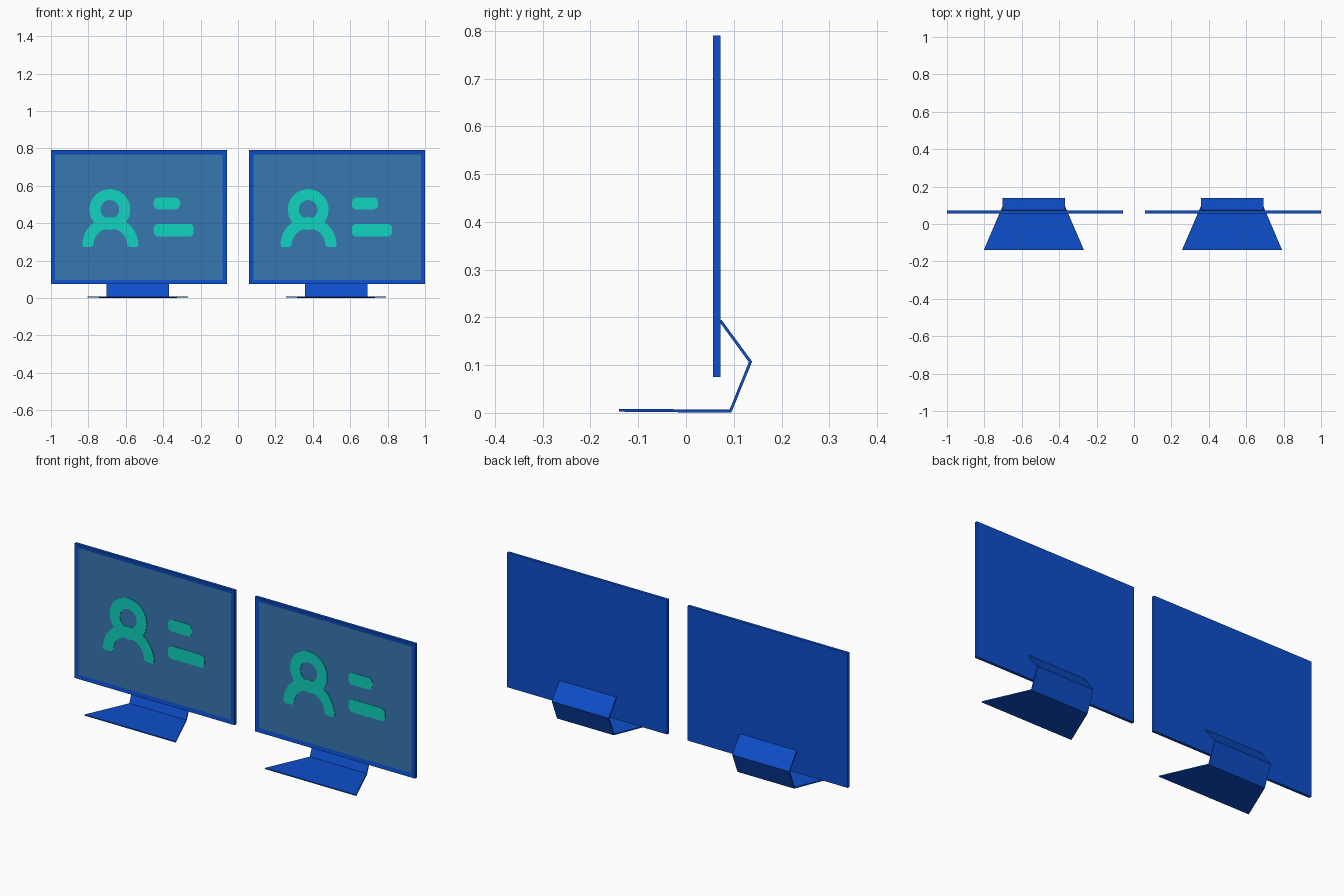
import bpy, bmesh
from math import cos, sin, pi

if "Cube" in bpy.data.objects:
    bpy.data.objects.remove(bpy.data.objects["Cube"], do_unlink=True)


def material(name, rgb):
    lin = [c / 12.92 if c <= 0.04 else ((c + 0.055) / 1.055) ** 2.4 for c in rgb]
    m = bpy.data.materials.new(name)
    m.use_nodes = True
    m.diffuse_color = (*lin, 1)
    m.node_tree.nodes["Principled BSDF"].inputs["Base Color"].default_value = (*lin, 1)
    return m


BLUE = material("royal_blue", (0.05, 0.31, 0.80))
GLASS = material("screen_blue", (0.215, 0.47, 0.69))
TEAL = material("icon_teal", (0.06, 0.83, 0.75))

FRONT, BACK, RECESS = 0.057, 0.072, 0.003
PLATE = 0.0025


def finish(name, bm, *mats):
    bmesh.ops.recalc_face_normals(bm, faces=bm.faces)
    mesh = bpy.data.meshes.new(name)
    bm.to_mesh(mesh)
    bm.free()
    ob = bpy.data.objects.new(name, mesh)
    bpy.context.collection.objects.link(ob)
    for m in mats:
        mesh.materials.append(m)
    return ob


def thicken(bm, depth):
    """Extrude flat faces along y into a closed plate."""
    ret = bmesh.ops.extrude_face_region(bm, geom=bm.faces[:], use_keep_orig=True)
    for v in ret["geom"]:
        if isinstance(v, bmesh.types.BMVert):
            v.co.y -= depth


def panel(name, cx):
    """Thin monitor slab with a recessed glass face."""
    bm = bmesh.new()
    bmesh.ops.create_cube(bm, size=1)
    for v in bm.verts:
        v.co.x = cx + v.co.x * 0.94
        v.co.y = BACK if v.co.y > 0 else FRONT
        v.co.z = 0.4325 + v.co.z * 0.715
    bm.normal_update()
    face = min(bm.faces, key=lambda f: f.normal.y)
    bmesh.ops.inset_region(bm, faces=[face], thickness=0.031)
    face.material_index = 1
    for v in face.verts:
        v.co.y += RECESS
    finish(name, bm, BLUE, GLASS)


def stand(name, cx):
    """Bent sheet: flared foot, leaning neck, bracket to the panel back."""
    stations = [(-0.14, 0.0055, 0.268), (0.093, 0.0035, 0.167),
                (0.135, 0.107, 0.167), (0.072, 0.193, 0.167)]
    bm = bmesh.new()
    rows = [[bm.verts.new((cx + s * w, y, z)) for s in (-1, 1)] for y, z, w in stations]
    for a, b in zip(rows, rows[1:]):
        bm.faces.new((a[0], a[1], b[1], b[0]))
    ob = finish(name, bm, BLUE)
    mod = ob.modifiers.new("thickness", "SOLIDIFY")
    mod.thickness = 0.006
    mod.offset = 0
    mod.use_even_offset = True


def band(name, cx, cz, inner, outer, stations):
    """Flat curved band; stations are (angle, narrowing) pairs."""
    bm = bmesh.new()
    y = FRONT + RECESS
    rows = [[bm.verts.new((cx + r * cos(a), y, cz + r * sin(a)))
             for r in (inner + n, outer - n)] for a, n in stations]
    for a, b in zip(rows, rows[1:]):
        bm.faces.new((a[0], a[1], b[1], b[0]))
    bmesh.ops.remove_doubles(bm, verts=bm.verts, dist=0.0001)
    thicken(bm, PLATE)
    finish(name, bm, TEAL)


def bar(name, x0, x1, z0, z1, r=0.024):
    """Rounded rectangle plate."""
    bm = bmesh.new()
    corners = [(x1 - r, z1 - r), (x0 + r, z1 - r), (x0 + r, z0 + r), (x1 - r, z0 + r)]
    pts = [(x + r * cos((q + i / 5) * pi / 2), z + r * sin((q + i / 5) * pi / 2))
           for q, (x, z) in enumerate(corners) for i in range(6)]
    bm.faces.new([bm.verts.new((x, FRONT + RECESS, z)) for x, z in pts])
    thicken(bm, PLATE)
    finish(name, bm, TEAL)


full_circle = [(2 * pi * i / 40, 0) for i in range(41)]
arch = [(pi * i / 28, 0) for i in range(29)]
cap = [(-0.08, 0.016), (-0.05, 0.005)]
arch = cap + arch + [(pi - a, n) for a, n in reversed(cap)]

for side, cx in (("right", -0.53), ("left", 0.53)):
    panel(f"{side}_monitor_panel", cx)
    stand(f"{side}_monitor_stand", cx - 0.0055)
    # user icon and text bars
    band(f"{side}_icon_head", cx - 0.155, 0.473, 0.05, 0.109, full_circle)
    band(f"{side}_icon_shoulders", cx - 0.153, 0.282, 0.09, 0.15, arch)
    bar(f"{side}_short_bar", cx + 0.079, cx + 0.219, 0.474, 0.537)
    bar(f"{side}_long_bar", cx + 0.079, cx + 0.293, 0.328, 0.396)
